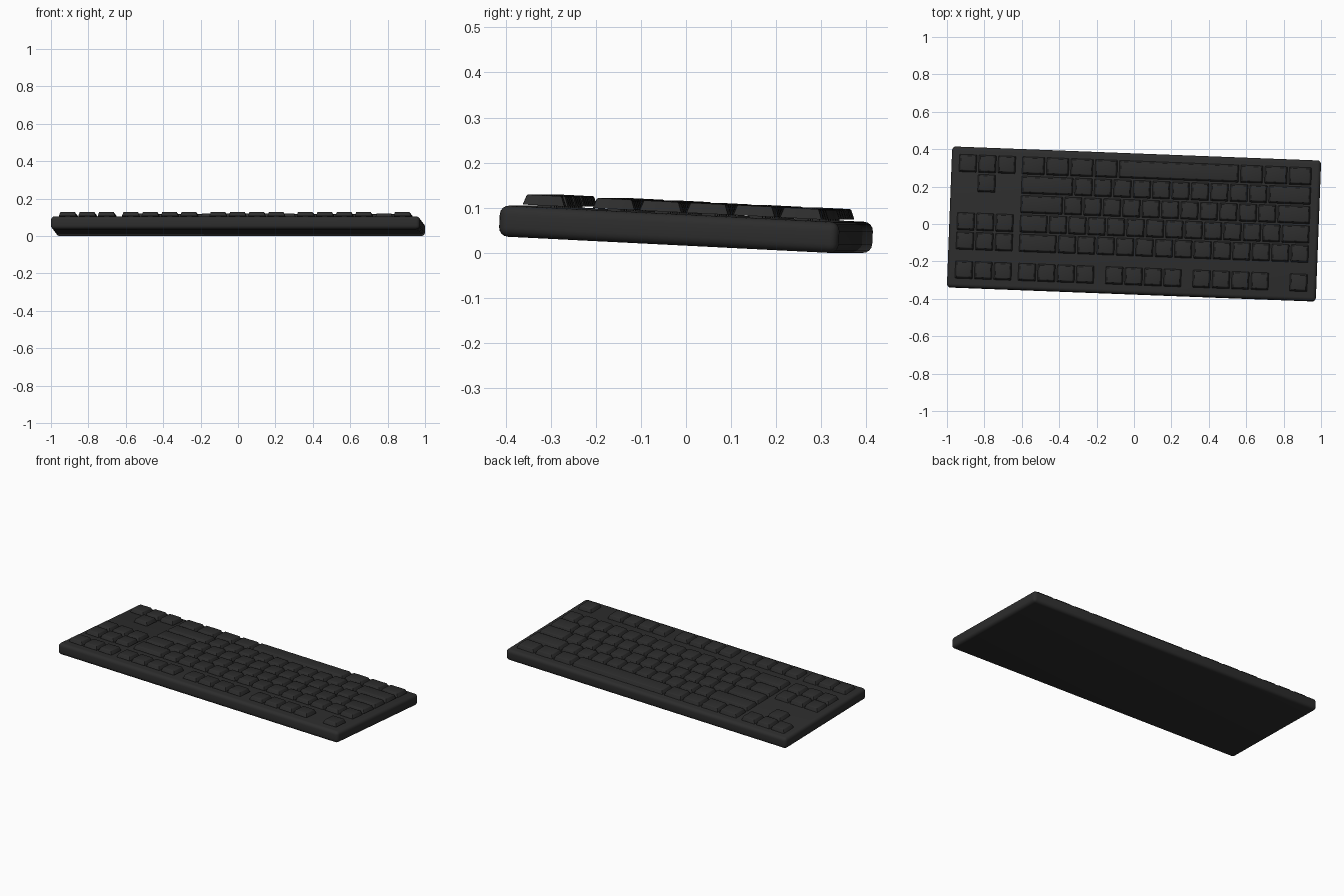
import bpy, bmesh, math
from mathutils import Matrix

if "Cube" in bpy.data.objects:
    bpy.data.objects.remove(bpy.data.objects["Cube"])

L, W, T = 1.974, 0.754, 0.069      # case size
R = 0.02                           # case edge radius
P = 0.1038                         # key pitch
BASE, INSET = 0.0105, 0.008        # gap between keys, taper of key sides
GAP, TOP = 0.004, 0.0265           # key underside and top above the case
YAW, TILT = math.radians(-2.2), math.radians(-2.87)

charcoal = bpy.data.materials.new("charcoal plastic")
charcoal.diffuse_color = (0.026, 0.026, 0.026, 1)
charcoal.use_nodes = True
charcoal.node_tree.nodes["Principled BSDF"].inputs["Base Color"].default_value = charcoal.diffuse_color

# whole keyboard is turned slightly and tilted, resting on its back edge
lift = (W / 2 - R) * math.sin(-TILT) + (T / 2 - R) * math.cos(TILT) + R
PLACE = (Matrix.Translation((0, 0, lift)) @ Matrix.Rotation(YAW, 4, 'Z')
         @ Matrix.Rotation(TILT, 4, 'X'))


def finish(bm, name):
    bmesh.ops.recalc_face_normals(bm, faces=bm.faces[:])
    me = bpy.data.meshes.new(name)
    bm.to_mesh(me)
    bm.free()
    ob = bpy.data.objects.new(name, me)
    bpy.context.collection.objects.link(ob)
    ob.matrix_world = PLACE
    me.materials.append(charcoal)
    bpy.ops.object.select_all(action='DESELECT')
    ob.select_set(True)
    bpy.context.view_layer.objects.active = ob
    bpy.ops.object.shade_smooth_by_angle(angle=math.radians(35))
    return ob


def box(bm, cx, cy, z0, z1, w, d, inset=0.0):
    """Box whose top face is pulled in by inset; returns its vertices."""
    m = Matrix.Translation((cx, cy, (z0 + z1) / 2)) @ Matrix.Diagonal((w, d, z1 - z0, 1))
    verts = bmesh.ops.create_cube(bm, size=1, matrix=m)["verts"]
    for v in verts:
        if v.co.z > (z0 + z1) / 2:
            v.co.x += inset if v.co.x < cx else -inset
            v.co.y += inset if v.co.y < cy else -inset
    return verts


# case: rounded slab
bm = bmesh.new()
box(bm, 0, 0, -T / 2, T / 2, L, W)
bmesh.ops.bevel(bm, geom=bm.edges[:], offset=R, segments=4, profile=0.5, affect='EDGES')
finish(bm, "case")


def key_row(name, row, widths):
    """Row of keys; positive numbers are key widths, negative ones are spaces."""
    keys, stems = bmesh.new(), bmesh.new()
    y = -0.282 + P * (row + 0.5 if row else 0)
    x = 0.0
    for w in widths:
        if w > 0:
            # layout runs from +x to -x because the keyboard faces backwards
            cx = (9.125 - x - w / 2) * P - 0.004
            box(keys, cx, y, T / 2 + GAP, T / 2 + TOP, w * P - BASE, P - BASE, INSET)
            box(stems, cx, y, T / 2 - 0.002, T / 2 + GAP + 0.002, 0.03, 0.03)
        x += abs(w)
    edges = [e for e in keys.edges if max(v.co.z for v in e.verts) > T / 2 + GAP + 0.001]
    bmesh.ops.bevel(keys, geom=edges, offset=0.003, segments=2, profile=0.5, affect='EDGES')
    finish(keys, name + "_keys")
    finish(stems, name + "_stems")


NAV = [-0.25, 1, 1, 1]
key_row("function_row", 0, [1, -1] + [1] * 4 + [-0.5] + [1] * 4 + [-0.5] + [1] * 4 + NAV)
key_row("number_row", 1, [1] * 13 + [2] + NAV)
key_row("upper_letter_row", 2, [1.5] + [1] * 12 + [1.5] + NAV)
key_row("home_letter_row", 3, [1.75] + [1] * 11 + [2.25])
key_row("lower_letter_row", 4, [2.25] + [1] * 10 + [2.75, -1.25, 1])
key_row("space_bar_row", 5, [1.25] * 3 + [6.25] + [1.25] * 4 + NAV)
